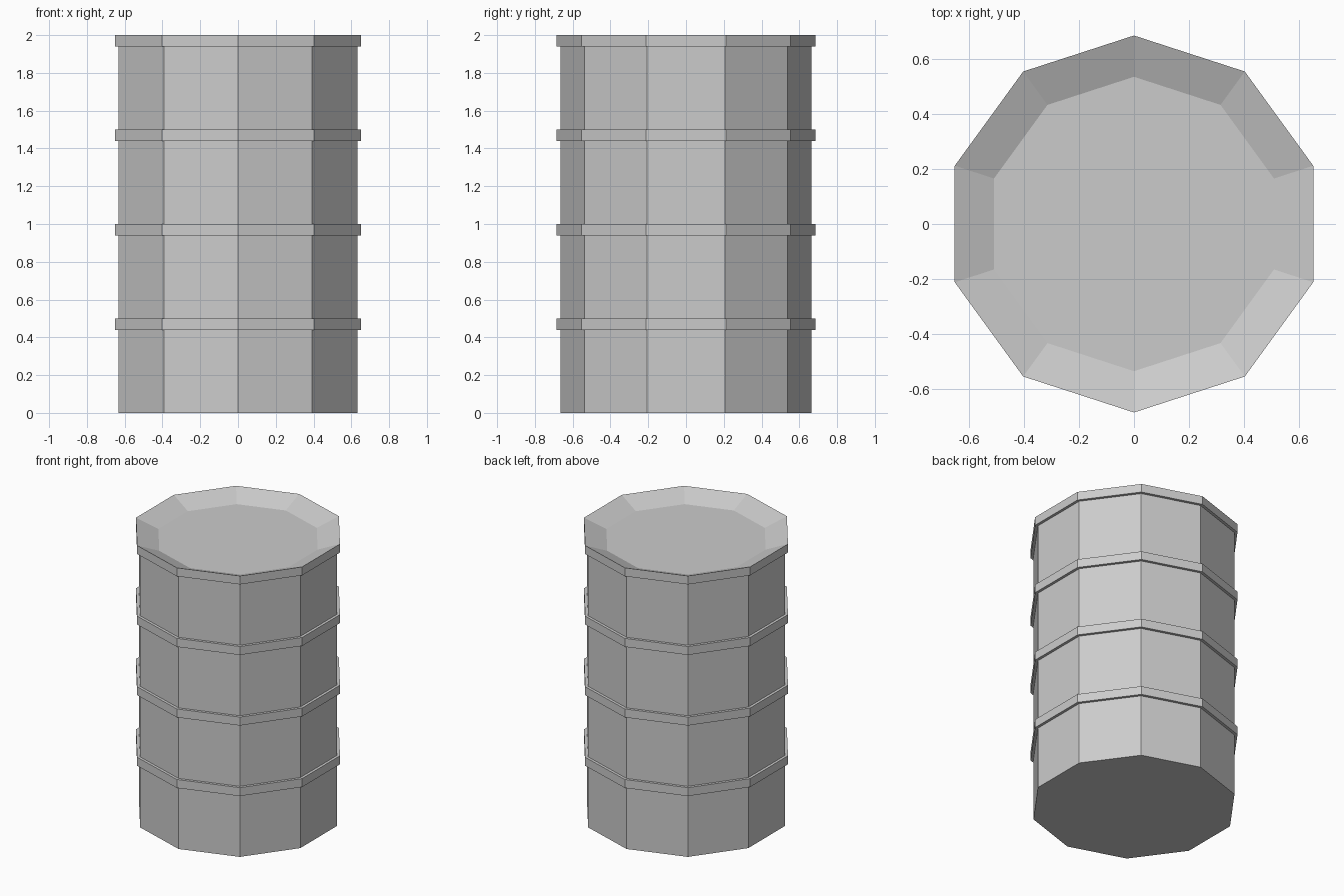
import bpy, bmesh, math

cube = bpy.data.objects.get("Cube")
if cube:
    bpy.data.objects.remove(cube, do_unlink=True)

SIDES = 10
BODY_R, HOOP_R, LID_R = 0.665, 0.685, 0.535
HOOP_H, SPACING, HOOPS = 0.06, 0.5, 4

steel = bpy.data.materials.new("light grey steel")
steel.use_nodes = True
colour = (0.6, 0.6, 0.6, 1)
steel.diffuse_color = colour
steel.node_tree.nodes["Principled BSDF"].inputs["Base Color"].default_value = colour

# Side profile: straight wall stepping out at each hoop, then down into the lid
profile = [(BODY_R, 0)]
for i in range(1, HOOPS + 1):
    top = i * SPACING
    profile += [(BODY_R, top - HOOP_H), (HOOP_R, top - HOOP_H), (HOOP_R, top)]
    if i < HOOPS:
        profile.append((BODY_R, top))
profile.append((LID_R, HOOPS * SPACING - HOOP_H))

# Sweep the profile round the ten corners, with a corner facing the front
bm = bmesh.new()
rings = []
for r, z in profile:
    angles = [2 * math.pi * k / SIDES - math.pi / 2 for k in range(SIDES)]
    rings.append([bm.verts.new((r * math.cos(a), r * math.sin(a), z)) for a in angles])
for low, high in zip(rings, rings[1:]):
    for k in range(SIDES):
        n = (k + 1) % SIDES
        bm.faces.new((low[k], low[n], high[n], high[k]))

# Flat base and sunken lid
bm.faces.new(rings[0][::-1])
bm.faces.new(rings[-1])

mesh = bpy.data.meshes.new("barrel")
bm.to_mesh(mesh)
bm.free()
mesh.materials.append(steel)
bpy.context.collection.objects.link(bpy.data.objects.new("barrel", mesh))
